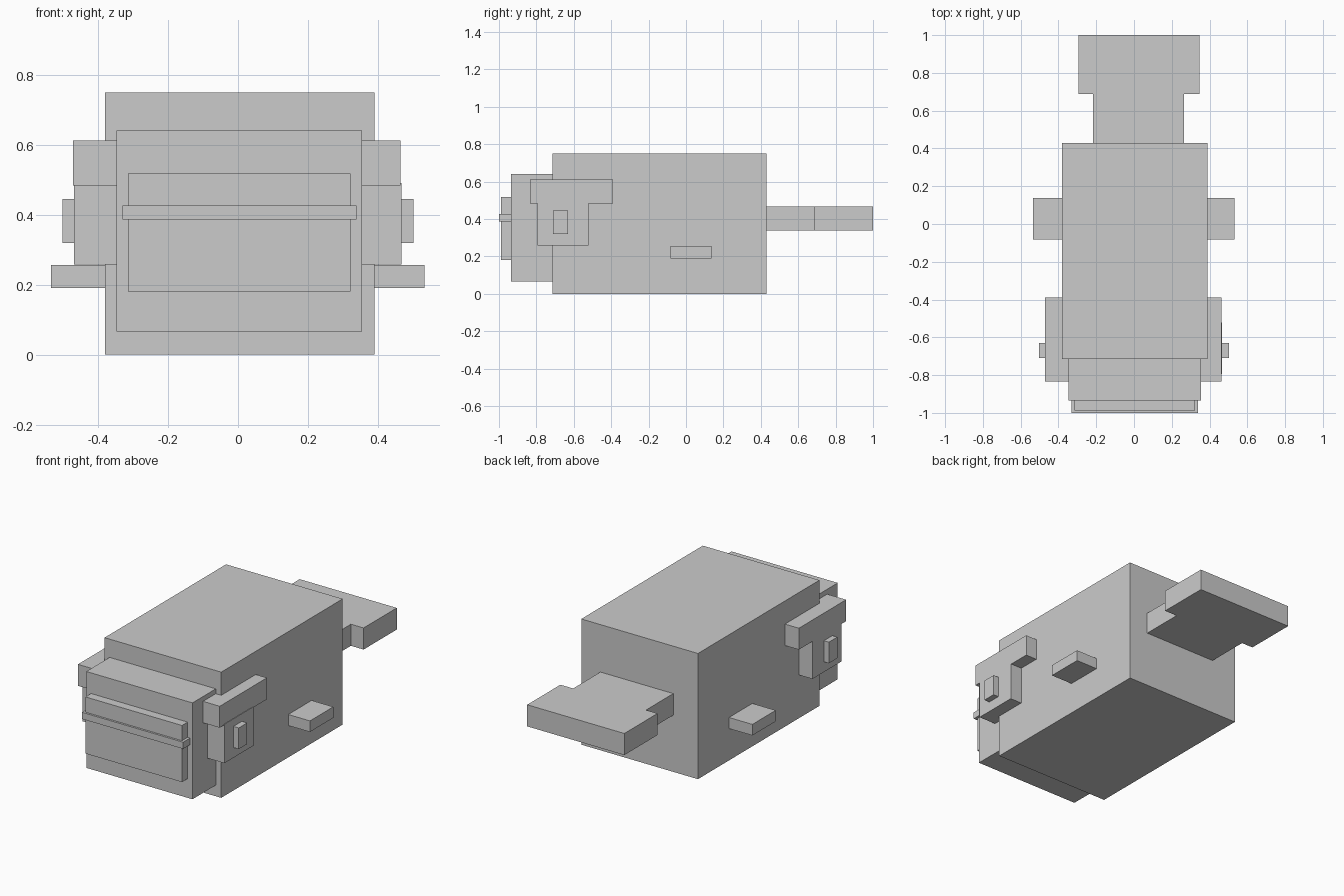
import bpy
import bmesh

if "Cube" in bpy.data.objects:
    bpy.data.objects.remove(bpy.data.objects["Cube"])


def prism(name, outline, z0, z1):
    """Extrude a flat XY outline from z0 up to z1."""
    bm = bmesh.new()
    face = bm.faces.new([bm.verts.new((x, y, z0)) for x, y in outline])
    top = bmesh.ops.extrude_face_region(bm, geom=[face])["geom"]
    verts = [v for v in top if isinstance(v, bmesh.types.BMVert)]
    bmesh.ops.translate(bm, verts=verts, vec=(0, 0, z1 - z0))
    bmesh.ops.recalc_face_normals(bm, faces=bm.faces)
    mesh = bpy.data.meshes.new(name)
    bm.to_mesh(mesh)
    bm.free()
    obj = bpy.data.objects.new(name, mesh)
    bpy.context.collection.objects.link(obj)
    return obj


def box(name, x, y, z):
    (x0, x1), (y0, y1) = x, y
    return prism(name, [(x0, y0), (x1, y0), (x1, y1), (x0, y1)], *z)


def pair(name, inner, left, right, y, z):
    """Matching boxes on the left and right flanks."""
    box("left_" + name, (left, -inner), y, z)
    box("right_" + name, (inner, right), y, z)


# Main body and the smaller head block in front of it
box("body", (-0.38, 0.39), (-0.715, 0.43), (0.0, 0.75))
box("head", (-0.347, 0.354), (-0.935, -0.70), (0.066, 0.641))

# Face panel with a thin mouth bar across it
box("face_panel", (-0.315, 0.322), (-0.988, -0.92), (0.18, 0.518))
box("mouth_bar", (-0.33, 0.338), (-1.0, -0.92), (0.387, 0.427))

# T-shaped cheek plates with an eye nub on each
pair("cheek_top", 0.34, -0.472, 0.464, (-0.835, -0.39), (0.484, 0.612))
pair("cheek_lower", 0.34, -0.469, 0.467, (-0.795, -0.522), (0.258, 0.49))
pair("eye", 0.44, -0.502, 0.502, (-0.71, -0.63), (0.319, 0.445))

# Side fins
pair("fin", 0.36, -0.534, 0.533, (-0.083, 0.137), (0.19, 0.256))

# Flat stepped tail
tail = [(-0.217, 0.41), (0.264, 0.41), (0.264, 0.687), (0.348, 0.687),
        (0.348, 1.0), (-0.293, 1.0), (-0.293, 0.687), (-0.217, 0.687)]
prism("tail", tail, 0.338, 0.467)
